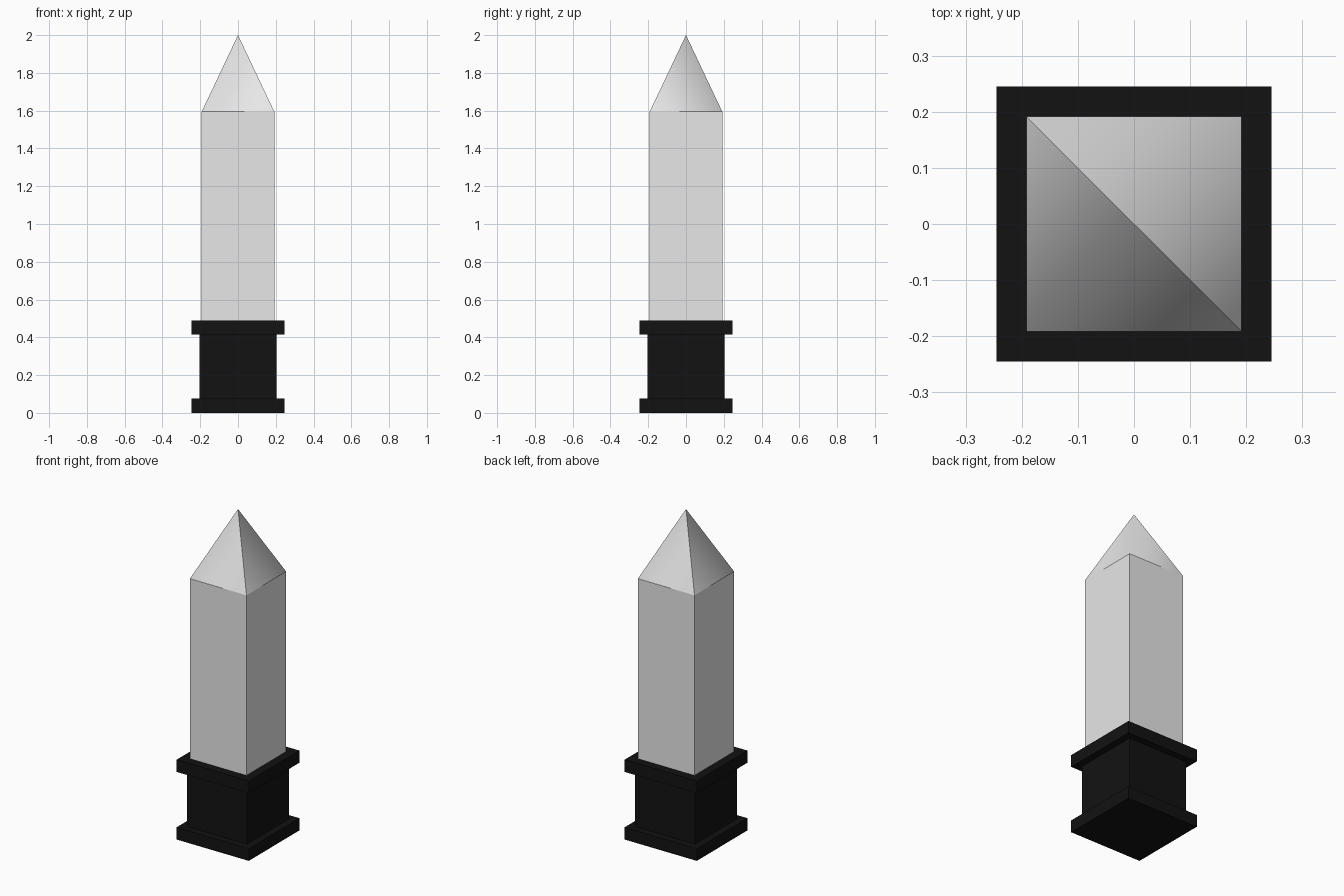
import bpy
import bmesh
import math
from mathutils import Matrix

cube = bpy.data.objects.get("Cube")
if cube:
    bpy.data.objects.remove(cube, do_unlink=True)


def make_material(name, value):
    mat = bpy.data.materials.new(name)
    mat.use_nodes = True
    colour = (value, value, value, 1)
    mat.diffuse_color = colour
    mat.node_tree.nodes["Principled BSDF"].inputs["Base Color"].default_value = colour
    return mat


stone = make_material("pale grey stone", 0.8)
black = make_material("black base", 0.006)


def add_object(name, bm, mat):
    mesh = bpy.data.meshes.new(name)
    bm.to_mesh(mesh)
    bm.free()
    mesh.materials.append(mat)
    obj = bpy.data.objects.new(name, mesh)
    bpy.context.collection.objects.link(obj)
    return obj


def square_block(name, half, bottom, top, mat):
    bm = bmesh.new()
    place = Matrix.Translation((0, 0, (bottom + top) / 2))
    size = Matrix.Diagonal((2 * half, 2 * half, top - bottom, 1))
    bmesh.ops.create_cube(bm, size=1, matrix=place @ size)
    return add_object(name, bm, mat)


# Pedestal: two slabs around a narrower block
square_block("bottom_slab", 0.245, 0, 0.075, black)
square_block("pedestal_block", 0.203, 0.075, 0.415, black)
square_block("top_slab", 0.245, 0.415, 0.49, black)

# Shaft
HALF, SHOULDER, TIP = 0.192, 1.595, 2.0
square_block("shaft", HALF, 0.49, SHOULDER, stone)

# Pointed cap: smooth sides, creased along one diagonal and around the base
bm = bmesh.new()
place = Matrix.Translation((0, 0, (SHOULDER + TIP) / 2)) @ Matrix.Rotation(math.pi / 4, 4, "Z")
bmesh.ops.create_cone(bm, cap_ends=True, segments=4, radius1=HALF * math.sqrt(2),
                      radius2=0, depth=TIP - SHOULDER, matrix=place)
bmesh.ops.remove_doubles(bm, verts=bm.verts, dist=0.0001)
for face in bm.faces:
    face.smooth = True
for edge in bm.edges:
    a, b = (v.co for v in edge.verts)
    middle = (a + b) / 2
    at_base = max(a.z, b.z) < SHOULDER + 0.01
    edge.smooth = not (at_base or middle.x * middle.y < -0.001)
add_object("pointed_cap", bm, stone)
